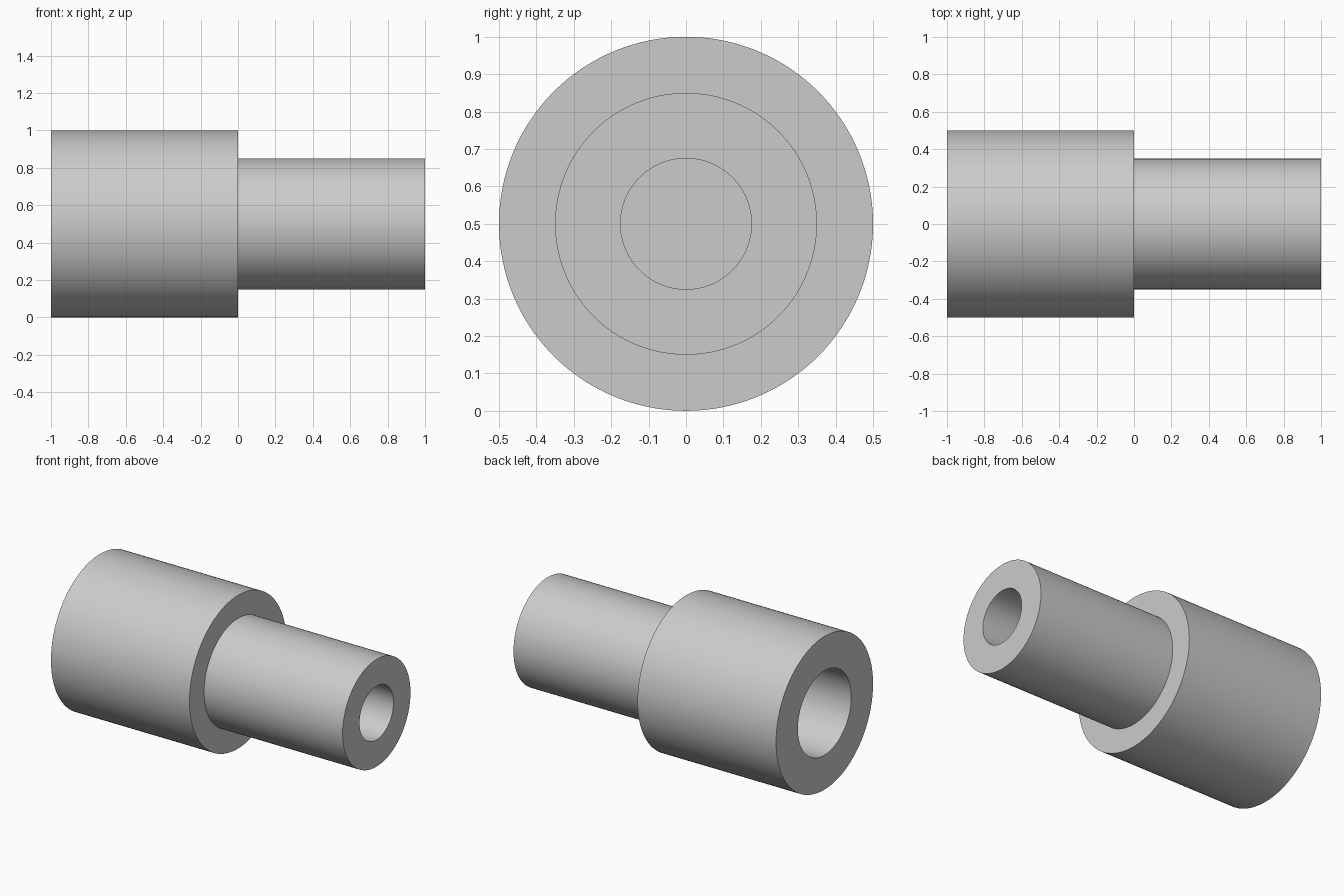
import bpy
import bmesh
from math import tau, radians

cube = bpy.data.objects.get("Cube")
if cube:
    bpy.data.objects.remove(cube, do_unlink=True)

# Plain grey metal
grey = bpy.data.materials.new("grey_metal")
grey.use_nodes = True
colour = (0.6, 0.6, 0.6, 1)
grey.diffuse_color = colour
grey.node_tree.nodes["Principled BSDF"].inputs["Base Color"].default_value = colour

AXIS_HEIGHT = 0.5
SEGMENTS = 128


def lathe_x(name, profile):
    """Turn an (x, radius) profile around the horizontal x axis."""
    bm = bmesh.new()
    verts = [bm.verts.new((x, 0, r)) for x, r in profile]
    edges = [bm.edges.new(pair) for pair in zip(verts, verts[1:])]
    bmesh.ops.spin(bm, geom=verts + edges, cent=(0, 0, 0), axis=(1, 0, 0),
                   angle=tau, steps=SEGMENTS, use_duplicate=False)
    bmesh.ops.remove_doubles(bm, verts=bm.verts, dist=0.0001)
    bmesh.ops.recalc_face_normals(bm, faces=bm.faces)
    mesh = bpy.data.meshes.new(name)
    bm.to_mesh(mesh)
    bm.free()
    mesh.materials.append(grey)
    obj = bpy.data.objects.new(name, mesh)
    obj.location.z = AXIS_HEIGHT
    bpy.context.collection.objects.link(obj)
    bpy.ops.object.select_all(action="DESELECT")
    obj.select_set(True)
    bpy.context.view_layer.objects.active = obj
    bpy.ops.object.shade_smooth_by_angle(angle=radians(30))
    return obj


# Stepped coupling body with a blind bore in each end
lathe_x("stepped_coupling", [
    (-0.2, 0), (-0.2, 0.275), (-1, 0.275),   # wide bore
    (-1, 0.5), (0, 0.5),                     # wide barrel
    (0, 0.35), (1, 0.35),                    # shoulder and narrow barrel
    (1, 0.175), (0.2, 0.175), (0.2, 0),      # narrow bore
])
